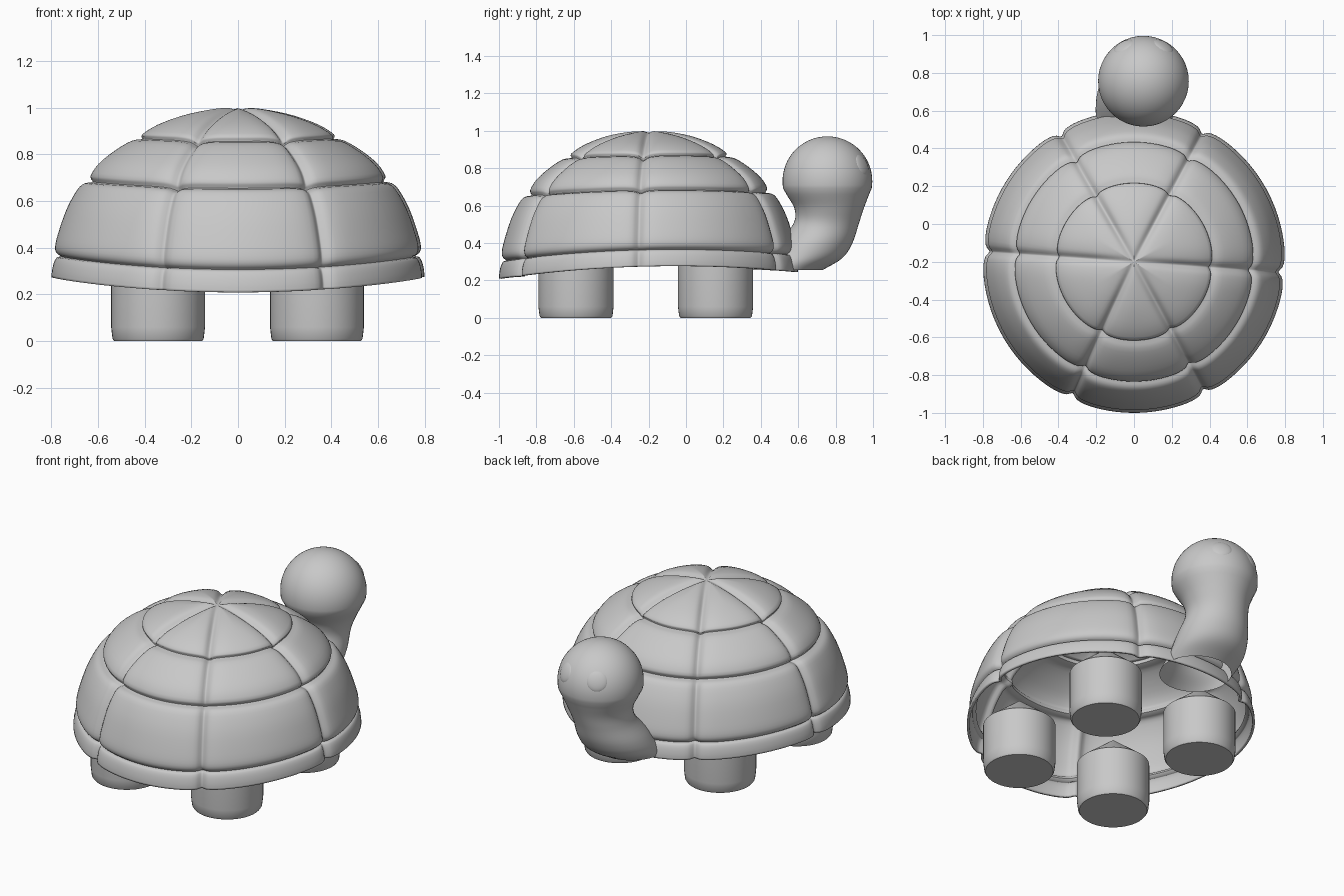
import bpy, bmesh, math
from mathutils import Vector

if "Cube" in bpy.data.objects:
    bpy.data.objects.remove(bpy.data.objects["Cube"], do_unlink=True)

grey = bpy.data.materials.new("plain_grey")
grey.use_nodes = True
grey.diffuse_color = (0.58, 0.58, 0.58, 1)
grey.node_tree.nodes["Principled BSDF"].inputs["Base Color"].default_value = (0.58, 0.58, 0.58, 1)


def loft(name, rings, cap_start=False, cap_end=False, angle=50):
    """Skin a list of closed rings, running from bottom to top."""
    bm = bmesh.new()
    loops = [[bm.verts.new(p) for p in ring] for ring in rings]
    n = len(loops[0])
    for low, high in zip(loops, loops[1:]):
        for i in range(n):
            j = (i + 1) % n
            bm.faces.new((low[i], low[j], high[j], high[i]))
    if cap_start:
        bm.faces.new(loops[0][::-1])
    if cap_end:
        bm.faces.new(loops[-1])
    mesh = bpy.data.meshes.new(name)
    bm.to_mesh(mesh)
    bm.free()
    mesh.materials.append(grey)
    ob = bpy.data.objects.new(name, mesh)
    bpy.context.collection.objects.link(ob)
    smooth(ob, angle)
    return ob


def smooth(ob, angle):
    bpy.ops.object.select_all(action="DESELECT")
    ob.select_set(True)
    bpy.context.view_layer.objects.active = ob
    bpy.ops.object.shade_smooth_by_angle(angle=math.radians(angle))


def circle(x, y, z, r, n=48):
    return [(x + r * math.cos(2 * math.pi * i / n),
             y + r * math.sin(2 * math.pi * i / n), z) for i in range(n)]


def spline(pts, steps):
    """Catmull-Rom curve through the points."""
    p = [Vector(q) for q in pts]
    p = [2 * p[0] - p[1]] + p + [2 * p[-1] - p[-2]]
    out = []
    for a, b, c, d in zip(p, p[1:], p[2:], p[3:]):
        for s in range(steps):
            t = s / steps
            out.append(0.5 * (2 * b + (c - a) * t + (2 * a - 5 * b + 4 * c - d) * t * t
                              + (3 * b - a - 3 * c + d) * t ** 3))
    return out + [p[-2]]


# Shell: stepped dome profile, radius and height, from rim to crown
profile = spline([
    (0.80, 0.245), (0.798, 0.275), (0.79, 0.31), (0.778, 0.332), (0.762, 0.338),
    (0.778, 0.352), (0.785, 0.38), (0.772, 0.44), (0.735, 0.55), (0.69, 0.635),
    (0.66, 0.663), (0.625, 0.67), (0.634, 0.695), (0.6, 0.75), (0.53, 0.81),
    (0.46, 0.853), (0.412, 0.862), (0.415, 0.882), (0.35, 0.925), (0.25, 0.965),
    (0.15, 0.99), (0.06, 1.004), (0.004, 1.006)], 3)

# Six seams divide the dome; samples crowd towards each seam
seams = [math.radians(a) for a in (-4, 62, 120, 176, 245, 298.5)]
samples = []
for a, b in zip(seams, seams[1:] + [seams[0] + 2 * math.pi]):
    for k in range(28):
        e = 0.5 - 0.5 * math.cos(math.pi * k / 28)
        samples.append((a + (b - a) * e, min(e * (b - a), (1 - e) * (b - a))))


def shell_point(r, z, theta, gap):
    d = r * gap
    depth = 0.02 * math.exp(-(d / 0.02) ** 2) + 0.012 * math.exp(-(d / 0.06) ** 2)
    depth *= min(1, 0.5 + r * 2)
    out = Vector((r, max(z - 0.3, 0))).normalized()
    r2 = max(r - depth * out.x, 0.002)
    wave = 0.006 + 0.024 * math.cos(2 * theta) + 0.0175 * math.sin(theta)
    z2 = z - depth * out.y + wave * (1 - z) / 0.75
    return (r2 * math.cos(theta), -0.2 + r2 * math.sin(theta), z2)


shell = loft("shell", [[shell_point(r, z, t, g) for t, g in samples] for r, z in profile],
             cap_end=True, angle=60)
wall = shell.modifiers.new("wall", "SOLIDIFY")
wall.thickness = 0.014
wall.offset = -1

# Neck and head: one skin from the open base up into a round head
neck = spline([(0, 0.53, 0.255, 0.2), (0.005, 0.63, 0.32, 0.207), (0.015, 0.69, 0.4, 0.2),
               (0.03, 0.748, 0.5, 0.175), (0.045, 0.765, 0.58, 0.184),
               (0.05, 0.758, 0.66, 0.221)], 5)
rings = [circle(*p) for p in neck]
head_centre, head_r = Vector((0.05, 0.756, 0.73)), 0.24
for k in range(25):
    lat = math.radians(-9 + 98 * k / 24)
    rings.append(circle(head_centre.x, head_centre.y, head_centre.z + head_r * math.sin(lat),
                        head_r * math.cos(lat)))
loft("head_and_neck", rings, cap_end=True, angle=60)

# Eyes: flattened balls set into the head
for side, x in (("left", 0.108), ("right", -0.108)):
    aim = Vector((x, 0.19, 0.09)).normalized()
    bpy.ops.mesh.primitive_uv_sphere_add(segments=32, ring_count=16, radius=1,
                                         location=head_centre + aim * 0.224)
    eye = bpy.context.object
    eye.name = side + "_eye"
    eye.scale = (0.062, 0.062, 0.022)
    eye.rotation_euler = aim.to_track_quat("Z", "Y").to_euler()
    eye.data.materials.append(grey)
    smooth(eye, 60)

# Legs: round posts with a soft foot edge and a cone top hidden in the shell
leg_profile = [(0.188, 0), (0.195, 0.01), (0.201, 0.06), (0.201, 0.29), (0.002, 0.45)]
for end, y in (("front", -0.588), ("back", 0.158)):
    for side, x in (("left", 0.338), ("right", -0.342)):
        loft(f"{end}_{side}_leg", [circle(x, y, z, r) for r, z in leg_profile],
             cap_start=True, cap_end=True, angle=35)
